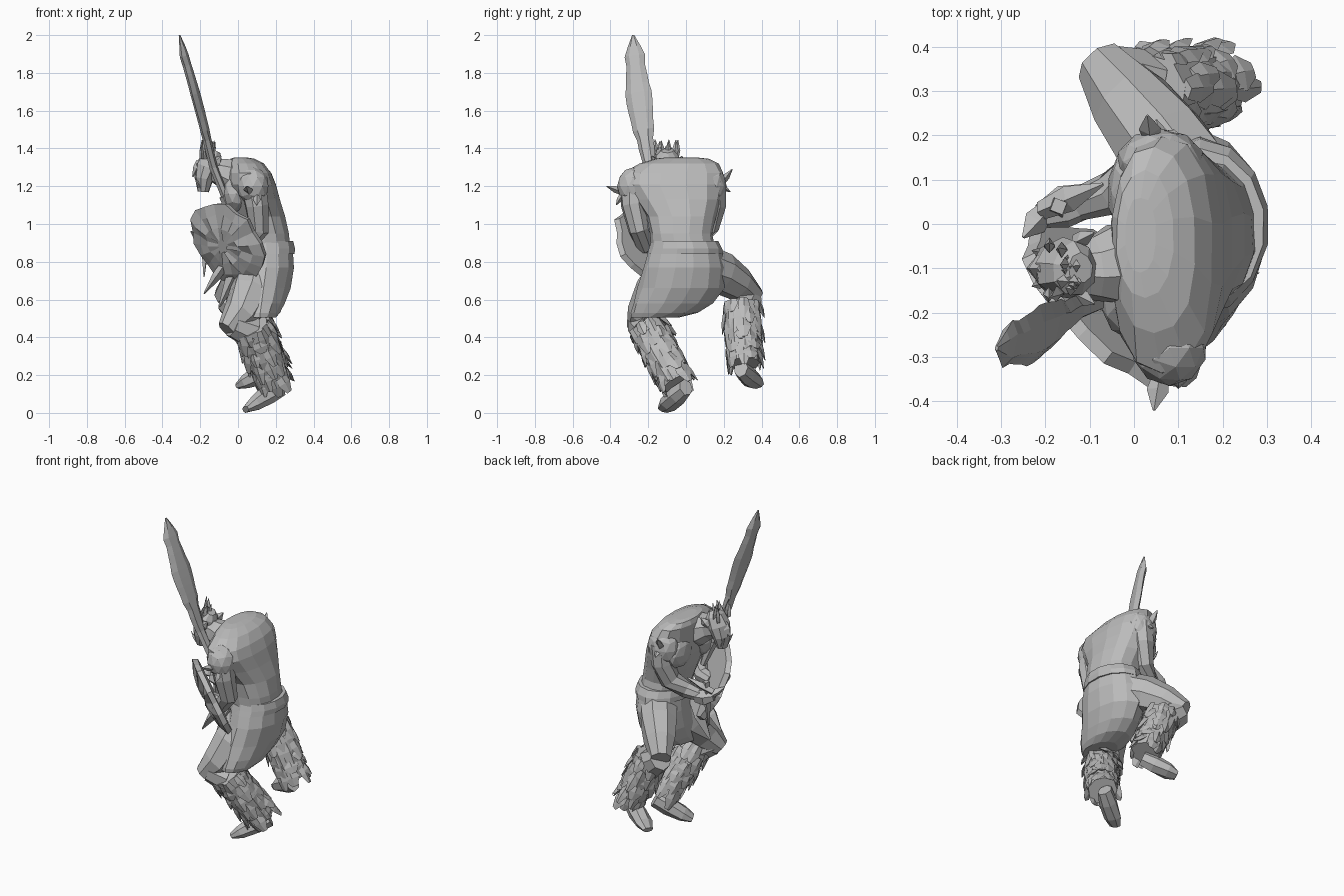
import bpy, bmesh, math, random
from mathutils import Vector as V

random.seed(4)
cube = bpy.data.objects.get("Cube")
if cube:
    bpy.data.objects.remove(cube)

grey = bpy.data.materials.new("stone_grey")
grey.use_nodes = True
color = (0.5, 0.5, 0.5, 1)
grey.diffuse_color = color
grey.node_tree.nodes["Principled BSDF"].inputs["Base Color"].default_value = color


def finish(name, bm):
    bmesh.ops.recalc_face_normals(bm, faces=bm.faces)
    mesh = bpy.data.meshes.new(name)
    bm.to_mesh(mesh)
    bm.free()
    mesh.materials.append(grey)
    obj = bpy.data.objects.new(name, mesh)
    bpy.context.collection.objects.link(obj)
    return obj


def soft(value, power):
    return math.copysign(abs(value) ** power, value)


def add_loft(bm, rings, side=(0, 1, 0), axis=None, sides=8, rough=0.0, power=1.0):
    """Skin rings of (centre, half width along side, half depth); low power squares them."""
    loops = []
    pts = [V(r[0]) for r in rings]
    for i, (c, a, b) in enumerate(rings):
        t = V(axis) if axis else pts[min(i + 1, len(pts) - 1)] - pts[max(i - 1, 0)]
        t.normalize()
        u = V(side)
        u = (u - t * u.dot(t)).normalized()
        v = t.cross(u)
        loop = []
        for k in range(sides):
            g = math.tau * k / sides
            f = 1 + random.uniform(-rough, rough)
            arm = u * a * soft(math.cos(g), power) + v * b * soft(math.sin(g), power)
            loop.append(bm.verts.new(pts[i] + arm * f))
        loops.append(loop)
    for lo, hi in zip(loops, loops[1:]):
        for k in range(sides):
            n = (k + 1) % sides
            bm.faces.new((lo[k], lo[n], hi[n], hi[k]))
    bm.faces.new(loops[0][::-1])
    bm.faces.new(loops[-1])


def loft(name, rings, **kw):
    bm = bmesh.new()
    add_loft(bm, rings, **kw)
    return finish(name, bm)


def add_spike(bm, base, tip, w, d, side, blunt=0.12):
    mid = V(base).lerp(V(tip), 0.45)
    add_loft(bm, [(base, w * 0.7, d), (mid, w, d), (tip, w * blunt, d * 0.15)], side=side, sides=4)


def spikes(name, items, side=(0, 1, 0)):
    bm = bmesh.new()
    for base, tip, w in items:
        add_spike(bm, base, tip, w, w * 0.7, side)
    return finish(name, bm)


def limb(name, pts, radii, sides=8, rough=0.05):
    return loft(name, [(p, r, r) for p, r in zip(pts, radii)], side=(0.3, 1, 0.2),
                sides=sides, rough=rough)


# Hunched torso, hips and belt, stacked as level rings
def level_stack(name, rows, sides, rough, power):
    rings = [(((x0 + x1) / 2, (y0 + y1) / 2, z), (y1 - y0) / 2, (x1 - x0) / 2)
             for z, x0, x1, y0, y1 in rows]
    return loft(name, rings, axis=(0, 0, 1), sides=sides, rough=rough, power=power)


level_stack("torso", [
    (0.86, 0.02, 0.28, -0.18, 0.16), (0.95, 0, 0.27, -0.19, 0.14),
    (1.04, -0.03, 0.25, -0.21, 0.16), (1.13, -0.05, 0.225, -0.28, 0.19),
    (1.21, -0.055, 0.205, -0.345, 0.205), (1.27, -0.055, 0.18, -0.33, 0.2),
    (1.32, -0.05, 0.14, -0.25, 0.175), (1.345, -0.04, 0.09, -0.17, 0.12),
    (1.352, -0.02, 0.05, -0.11, 0.06)], 14, 0.025, 0.9)
level_stack("hips", [
    (0.505, 0.03, 0.2, -0.29, -0.04), (0.53, 0.01, 0.225, -0.29, 0.06),
    (0.58, 0, 0.25, -0.28, 0.14), (0.66, -0.01, 0.28, -0.255, 0.2),
    (0.77, 0, 0.3, -0.225, 0.21), (0.89, 0.01, 0.29, -0.19, 0.18)], 14, 0.02, 1)
level_stack("belt", [
    (0.84, -0.005, 0.302, -0.205, 0.195), (0.87, -0.005, 0.306, -0.195, 0.19),
    (0.91, 0, 0.295, -0.185, 0.17)], 14, 0.01, 1)

# Chest and shoulder muscles
for name, c, s in [("left_chest", (-0.01, -0.15, 1.16), (0.07, 0.11, 0.1)),
                   ("right_chest", (0, 0.07, 1.16), (0.06, 0.11, 0.1)),
                   ("left_shoulder", (0.08, -0.28, 1.2), (0.085, 0.085, 0.1)),
                   ("right_shoulder", (0.06, 0.14, 1.2), (0.1, 0.075, 0.11))]:
    bm = bmesh.new()
    bmesh.ops.create_icosphere(bm, subdivisions=2, radius=1)
    for v in bm.verts:
        v.co = V(c) + V([v.co[i] * s[i] for i in range(3)])
    finish(name, bm)

# Arms
limb("left_arm", [(0.08, -0.28, 1.22), (0.1, -0.28, 1.1), (0.11, -0.25, 0.97),
                  (0.04, -0.22, 0.89), (-0.06, -0.18, 0.89)], [0.07, 0.065, 0.055, 0.05, 0.04])
limb("right_arm", [(0.07, 0.14, 1.22), (0.06, 0.145, 1.1), (0.03, 0.115, 0.99),
                   (-0.05, 0.07, 0.93), (-0.14, 0.04, 0.9)], [0.075, 0.068, 0.06, 0.05, 0.035])
limb("right_fist", [(-0.11, 0.05, 0.9), (-0.16, 0.04, 0.9), (-0.21, 0.02, 0.91)],
     [0.04, 0.05, 0.03], sides=6)

# Thighs
limb("left_thigh", [(0.12, -0.07, 0.76), (0.08, -0.15, 0.63), (0.01, -0.22, 0.52), (-0.06, -0.26, 0.44)],
     [0.12, 0.125, 0.095, 0.055])
limb("right_thigh", [(0.13, 0.09, 0.78), (0.06, 0.19, 0.74), (-0.01, 0.28, 0.68), (-0.075, 0.36, 0.61)],
     [0.11, 0.11, 0.09, 0.06])


# Furry boots: a tapered core covered by rows of hanging tufts
def fur_boot(name, top, bottom, r0, r1):
    bm = bmesh.new()
    top, bottom = V(top), V(bottom)
    t = (bottom - top).normalized()
    u = (V((0, 1, 0)) - t * t.y).normalized()
    w = t.cross(u)
    mid = top.lerp(bottom, 0.5)
    add_loft(bm, [(top, r0 * 0.9, r0 * 0.9), (mid, r0, r0), (bottom, r1, r1)], sides=9, rough=0.06)
    rows, count = 6, 9
    for i in range(rows):
        f = i / rows
        c = top.lerp(bottom, f)
        r = r0 + (r1 - r0) * f
        for k in range(count):
            g = math.tau * (k + 0.5 * (i % 2) + random.uniform(-0.3, 0.3)) / count
            out = u * math.cos(g) + w * math.sin(g)
            base = c + out * r * 0.93
            tip = base + t * random.uniform(0.06, 0.12) + out * random.uniform(0, 0.03)
            add_spike(bm, base, tip, random.uniform(0.028, 0.045), 0.013, t.cross(out), 0.4)
    finish(name, bm)


fur_boot("left_fur_boot", (0.07, -0.21, 0.46), (0.195, -0.045, 0.16), 0.103, 0.085)
fur_boot("right_fur_boot", (0.035, 0.295, 0.57), (0.175, 0.31, 0.26), 0.1, 0.082)
limb("left_calf", [(-0.03, -0.245, 0.47), (0.07, -0.2, 0.43)], [0.07, 0.09])
limb("right_calf", [(-0.06, 0.34, 0.6), (0.02, 0.31, 0.54)], [0.07, 0.09])

# Feet
for name, heel, toe in [("left_foot", (0.22, 0.0, 0.135), (0.04, -0.12, 0.018)),
                        ("right_foot", (0.18, 0.29, 0.235), (0.0, 0.38, 0.145))]:
    h, e = V(heel), V(toe)
    loft(name, [(h, 0.04, 0.05), (h.lerp(e, 0.35), 0.052, 0.054),
                (h.lerp(e, 0.75), 0.055, 0.04), (e, 0.035, 0.018)], sides=7, rough=0.05)

# Head bowed forward, with muzzle, ears, tusks and hair
limb("neck", [(0.03, -0.09, 1.23), (-0.04, -0.09, 1.255), (-0.09, -0.1, 1.275), (-0.14, -0.1, 1.285)],
     [0.11, 0.095, 0.075, 0.06])
loft("head", [((-0.12, -0.1, 1.39), 0.035, 0.03), ((-0.135, -0.1, 1.36), 0.06, 0.055),
              ((-0.16, -0.1, 1.3), 0.07, 0.065), ((-0.18, -0.1, 1.24), 0.06, 0.05),
              ((-0.185, -0.1, 1.17), 0.035, 0.03)], sides=9, rough=0.06)
spikes("brow_and_nose", [((-0.2, -0.1, 1.33), (-0.24, -0.1, 1.25), 0.03),
                         ((-0.2, -0.13, 1.19), (-0.23, -0.14, 1.25), 0.012),
                         ((-0.2, -0.07, 1.19), (-0.23, -0.06, 1.25), 0.012)])
spikes("ears", [((-0.13, -0.16, 1.31), (-0.09, -0.18, 1.36), 0.025),
                ((-0.13, -0.04, 1.31), (-0.09, -0.02, 1.36), 0.025)], side=(0, 0, 1))
hair = []
for i in range(16):
    y = random.uniform(-0.155, -0.05)
    x = random.uniform(-0.2, -0.12)
    lift = random.uniform(0.05, 0.11)
    hair.append(((x, y, 1.345), (x + random.uniform(-0.02, 0.03), y * 1.2 + 0.02, 1.345 + lift), 0.018))
spikes("hair", hair)

# Shoulder spikes
spikes("left_pauldron_spikes", [((0.06, -0.34, 1.17), (0.045, -0.42, 1.2), 0.025),
                                ((0.1, -0.34, 1.15), (0.1, -0.37, 1.1), 0.02)], side=(1, 0, 0))
spikes("right_pauldron_spikes", [((0.04, 0.19, 1.22), (0.03, 0.245, 1.29), 0.025),
                                 ((0.06, 0.185, 1.2), (0.05, 0.235, 1.17), 0.02)], side=(1, 0, 0))

# Notched blade with its grip
low, high = V((-0.13, -0.19, 1.3)), V((-0.3, -0.275, 1.94))
rings = [((-0.05, -0.16, 1.1), 0.025, 0.02), (low, 0.03, 0.022)]
for i in range(1, 13):
    f = i / 13
    width = 0.032 + 0.032 * math.sin(math.pi * min(1, f * 0.85)) + random.uniform(-0.008, 0.008)
    rings.append((low.lerp(high, f) + V((0.008, -0.01, 0)) * math.sin(math.pi * f), width, 0.021))
rings += [((-0.295, -0.275, 1.94), 0.035, 0.014), ((-0.31, -0.28, 2.0), 0.006, 0.004)]
loft("blade", rings, side=(0.25, 1, 0), sides=6)
limb("blade_grip", [(-0.02, -0.14, 1.0), (-0.05, -0.16, 1.1), (-0.07, -0.17, 1.15)], [0.018, 0.03, 0.03], sides=6)

# Jagged shield, slightly domed outward, with a chipped rim
normal = V((-0.63, -0.63, -0.4)).normalized()
across = V((1, -1, 0)).normalized()
up = across.cross(normal)
up = up if up.z > 0 else -up
centre = V((-0.06, -0.19, 0.895))
bm = bmesh.new()
layers = []
chips = [random.uniform(0.95, 1.12) for k in range(20)]
for scale, push in [(0.95, -0.03), (1, 0), (0.75, 0.018), (0.45, 0.028), (0.15, 0.035)]:
    loop = []
    for k in range(20):
        g = math.tau * k / 20
        r = 0.22 * scale * chips[k]
        lump = push + (random.uniform(-0.01, 0.014) if push > 0 else 0)
        loop.append(bm.verts.new(centre + (across * math.cos(g) * 1.1 + up * math.sin(g)) * r + normal * lump))
    layers.append(loop)
for lo, hi in zip(layers, layers[1:]):
    for k in range(20):
        bm.faces.new((lo[k], lo[k - 1], hi[k - 1], hi[k]))
bm.faces.new(layers[0])
bm.faces.new(layers[-1])
finish("shield", bm)

# Hanging cloth strips and the short hilt held in the right hand
spikes("loincloth", [((0.02, -0.08, 0.82), (-0.1, -0.1, 0.56), 0.05),
                     ((-0.06, -0.11, 0.8), (-0.18, -0.1, 0.63), 0.035)])
spikes("hand_hilt", [((-0.21, 0.03, 0.94), (-0.07, 0.09, 1.02), 0.03),
                     ((-0.17, 0.04, 1.0), (-0.18, 0.03, 0.72), 0.03),
                     ((-0.2, 0.03, 0.92), (-0.25, -0.03, 0.96), 0.03)], side=(0.4, -0.9, 0))
